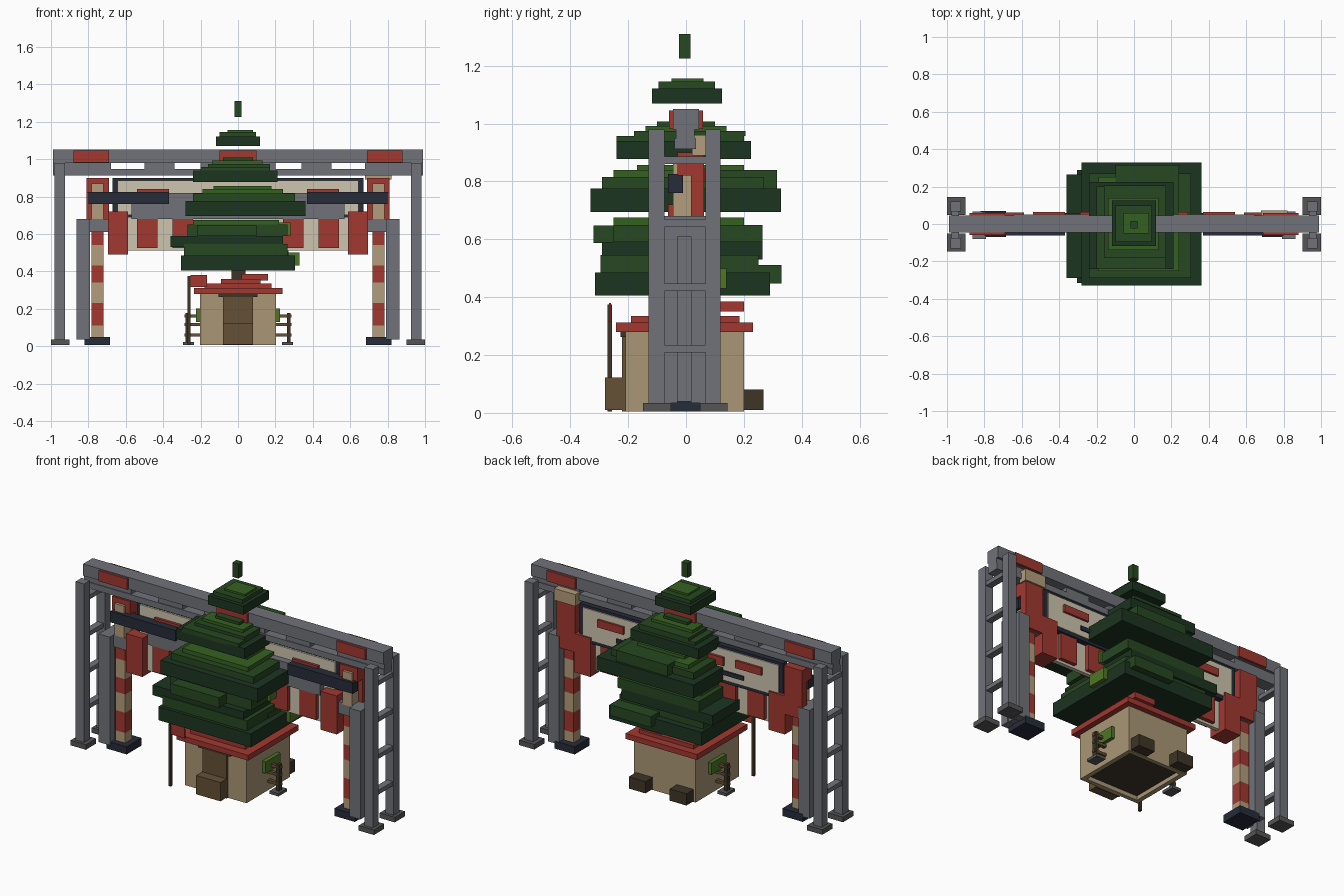
import bpy

COL = {
    "grey": (0.16, 0.17, 0.19, 1), "dark_grey": (0.09, 0.09, 0.09, 1),
    "red": (0.36, 0.04, 0.03, 1), "tan": (0.45, 0.34, 0.20, 1),
    "cream": (0.62, 0.56, 0.43, 1), "navy": (0.02, 0.025, 0.04, 1),
    "brown": (0.13, 0.08, 0.035, 1), "dark_brown": (0.05, 0.035, 0.02, 1),
    "wall": (0.40, 0.31, 0.18, 1), "leaf_dark": (0.012, 0.035, 0.015, 1),
    "leaf_mid": (0.02, 0.065, 0.015, 1), "leaf_light": (0.035, 0.12, 0.015, 1),
    "lime": (0.08, 0.18, 0.02, 1),
}
MATS = {}
for key, c in COL.items():
    MATS[key] = bpy.data.materials.new(key)
    MATS[key].diffuse_color = c


def box(name, col, x0, x1, y0, y1, z0, z1):
    """Axis-aligned box given by its limits."""
    bpy.ops.mesh.primitive_cube_add(size=1, location=((x0 + x1) / 2, (y0 + y1) / 2, (z0 + z1) / 2))
    o = bpy.context.object
    o.name = name
    o.scale = (x1 - x0, y1 - y0, z1 - z0)
    bpy.ops.object.transform_apply(location=False, rotation=False, scale=True)
    o.data.materials.append(MATS[col])
    return o


def pair(name, col, x0, x1, y0, y1, z0, z1):
    """Box and its mirror image in x."""
    box("right_" + name, col, x0, x1, y0, y1, z0, z1)
    box("left_" + name, col, -x1, -x0, y0, y1, z0, z1)


# Gantry beams
box("top_beam", "grey", -0.99, 0.99, -0.045, 0.045, 0.98, 1.05)
box("lower_beam", "grey", -0.99, 0.99, -0.04, 0.035, 0.912, 0.948)
pair("beam_end_spacer", "grey", 0.68, 0.99, -0.035, 0.03, 0.948, 0.98)
pair("beam_spacer", "grey", 0.34, 0.50, -0.035, 0.03, 0.948, 0.98)
box("beam_centre_spacer", "grey", -0.2, 0.2, -0.035, 0.03, 0.948, 0.98)
for face, y0, y1 in (("front", -0.058, -0.045), ("back", 0.045, 0.058)):
    pair(face + "_beam_mark", "red", 0.69, 0.88, y0, y1, 0.982, 1.045)
    box(face + "_beam_centre_mark", "red", -0.1, 0.1, y0, y1, 0.982, 1.045)

# Gantry towers: posts, rungs, inner columns and feet
for side, y0, y1 in (("front", -0.13, -0.075), ("back", 0.067, 0.12)):
    pair(side + "_post", "grey", 0.925, 0.98, y0, y1, 0.03, 0.98)
    pair(side + "_foot", "dark_grey", 0.90, 1.0, y0 - 0.018, y1 + 0.024, 0.005, 0.035)
for i, z in enumerate((0.222, 0.435, 0.655, 0.873)):
    pair(f"rung_{i}", "grey", 0.935, 0.975, -0.075, 0.067, z - 0.013, z + 0.013)
pair("inner_column_front", "grey", 0.79, 0.863, -0.08, -0.03, 0.035, 0.68)
pair("inner_column_back", "grey", 0.79, 0.863, 0.018, 0.068, 0.035, 0.68)
pair("inner_column_panel", "grey", 0.80, 0.855, -0.03, 0.018, 0.04, 0.67)
pair("bracket_arm", "grey", 0.64, 0.863, -0.045, 0.04, 0.61, 0.68)

# Striped poles with plinth and red head
pair("pole_plinth", "navy", 0.685, 0.82, -0.07, 0.07, 0.005, 0.05)
levels = (0.05, 0.11, 0.23, 0.34, 0.43, 0.54, 0.61)
for i in range(6):
    pair(f"pole_band_{i}", "red" if i % 2 else "tan", 0.72, 0.783, -0.035, 0.03, levels[i], levels[i + 1])
pair("pole_top", "tan", 0.72, 0.783, -0.045, 0.02, 0.67, 0.87)
pair("pole_head", "red", 0.69, 0.81, 0.018, 0.062, 0.61, 0.90)
pair("pole_head_front", "red", 0.69, 0.81, -0.03, 0.018, 0.82, 0.90)
box("back_cap", "tan", 0.68, 0.82, 0.02, 0.072, 0.89, 0.96)

# Sign board with frame and coloured bars on its back
box("sign_frame", "navy", -0.67, 0.67, 0.005, 0.045, 0.68, 0.90)
for face, y0, y1 in (("front", -0.005, 0.005), ("back", 0.045, 0.052)):
    box(face + "_sign_panel", "cream", -0.645, 0.645, y0, y1, 0.70, 0.885)
pair("sign_bar_back", "red", 0.37, 0.54, 0.052, 0.065, 0.80, 0.845)
pair("sign_bar_inner_back", "red", 0.18, 0.29, 0.052, 0.065, 0.79, 0.84)
pair("sign_low_bar_back", "navy", 0.25, 0.42, 0.052, 0.060, 0.735, 0.76)
pair("sign_bar_front", "red", 0.37, 0.54, -0.02, -0.005, 0.815, 0.84)

# Front rails
pair("front_rail", "navy", 0.37, 0.80, -0.062, -0.01, 0.76, 0.825)
box("rail_beam", "grey", -0.57, 0.57, -0.04, -0.005, 0.68, 0.76)
box("rail_upper", "grey", -0.37, 0.37, -0.045, -0.005, 0.76, 0.82)

# Hanging curtain and banners
box("curtain", "cream", -0.64, 0.64, -0.012, 0.012, 0.51, 0.69)
pair("outer_banner", "red", 0.587, 0.695, -0.062, 0.062, 0.49, 0.72)
pair("middle_banner", "red", 0.43, 0.54, -0.035, 0.035, 0.525, 0.685)
pair("inner_banner", "red", 0.24, 0.35, -0.035, 0.035, 0.525, 0.685)

# Hut: four walls, inset floor, door, windows
pair("hut_side_wall", "wall", 0.175, 0.203, -0.21, 0.2, 0.005, 0.28)
box("hut_front_wall", "wall", -0.175, 0.175, -0.21, -0.185, 0.005, 0.28)
box("hut_back_wall", "wall", -0.175, 0.175, 0.175, 0.2, 0.005, 0.28)
box("hut_floor", "dark_brown", -0.175, 0.175, -0.185, 0.175, 0.03, 0.05)
box("door", "brown", -0.08, 0.08, -0.222, -0.21, 0.005, 0.265)
box("door_lintel", "dark_brown", -0.105, 0.105, -0.226, -0.21, 0.262, 0.28)
box("door_chest", "brown", -0.08, 0.08, -0.28, -0.222, 0.01, 0.122)
pair("side_window", "lime", 0.203, 0.225, -0.06, 0.08, 0.13, 0.20)
box("back_crate_a", "dark_brown", 0.08, 0.19, 0.2, 0.268, 0.01, 0.08)
box("back_crate_b", "dark_brown", -0.19, -0.08, 0.2, 0.268, 0.01, 0.08)

# Small side fences
pair("fence_post", "dark_brown", 0.262, 0.28, -0.015, 0.015, 0.02, 0.178)
pair("fence_foot", "dark_grey", 0.235, 0.295, -0.04, 0.04, 0.005, 0.022)
for i, z in enumerate((0.06, 0.115, 0.16)):
    pair(f"fence_bar_{i}", "brown", 0.203, 0.285, -0.01, 0.01, z - 0.008, z + 0.008)

# Hut roof and flag
box("roof_eave", "red", -0.235, 0.237, -0.242, 0.232, 0.28, 0.312)
box("roof_middle", "red", -0.18, 0.18, -0.19, 0.185, 0.312, 0.335)
box("roof_top", "red", -0.09, 0.12, -0.12, 0.12, 0.335, 0.36)
box("roof_slab", "red", 0.02, 0.16, -0.1, 0.2, 0.35, 0.385)
box("flag_pole", "dark_brown", -0.27, -0.254, -0.271, -0.255, 0.005, 0.375)
box("flag", "red", -0.254, -0.165, -0.267, -0.259, 0.315, 0.38)

# Tree: trunk and stacked foliage slabs
box("trunk", "dark_brown", -0.035, 0.04, -0.04, 0.04, 0.335, 0.43)
foliage = [
    ("leaf_dark", -0.305, 0.305, -0.315, 0.29, 0.405, 0.485),
    ("leaf_mid", 0.0, 0.27, -0.1, 0.33, 0.448, 0.512),
    ("lime", 0.24, 0.33, 0.02, 0.14, 0.43, 0.50),
    ("leaf_mid", -0.29, 0.265, -0.295, 0.25, 0.485, 0.545),
    ("leaf_dark", -0.36, 0.24, -0.29, 0.265, 0.53, 0.59),
    ("leaf_mid", -0.27, 0.265, -0.25, 0.265, 0.59, 0.65),
    ("leaf_mid", -0.22, 0.1, -0.32, 0.0, 0.588, 0.648),
    ("lime", 0.2, 0.28, -0.1, 0.05, 0.59, 0.66),
    ("leaf_light", -0.24, 0.22, -0.25, 0.2, 0.65, 0.675),
    ("leaf_dark", -0.28, 0.36, -0.33, 0.328, 0.695, 0.775),
    ("leaf_mid", -0.24, 0.305, -0.29, 0.27, 0.775, 0.815),
    ("leaf_mid", -0.1, 0.24, 0.0, 0.315, 0.775, 0.84),
    ("leaf_light", -0.19, 0.24, -0.25, 0.25, 0.815, 0.84),
    ("leaf_light", -0.13, 0.18, -0.17, 0.2, 0.84, 0.857),
    ("leaf_dark", -0.24, 0.21, -0.24, 0.225, 0.878, 0.94),
    ("leaf_mid", -0.20, 0.17, -0.24, 0.2, 0.93, 0.958),
    ("leaf_mid", -0.16, 0.17, -0.18, 0.205, 0.958, 0.975),
    ("leaf_light", -0.14, 0.13, -0.14, 0.14, 0.975, 0.992),
    ("leaf_mid", -0.08, 0.08, -0.1, 0.1, 0.992, 1.008),
    ("leaf_dark", -0.117, 0.117, -0.117, 0.125, 1.07, 1.122),
    ("leaf_mid", -0.10, 0.095, -0.095, 0.1, 1.122, 1.145),
    ("leaf_light", -0.055, 0.08, -0.05, 0.06, 1.145, 1.156),
    ("leaf_mid", -0.02, 0.02, -0.025, 0.015, 1.225, 1.31),
]
for i, f in enumerate(foliage):
    box(f"foliage_{i}", *f)
